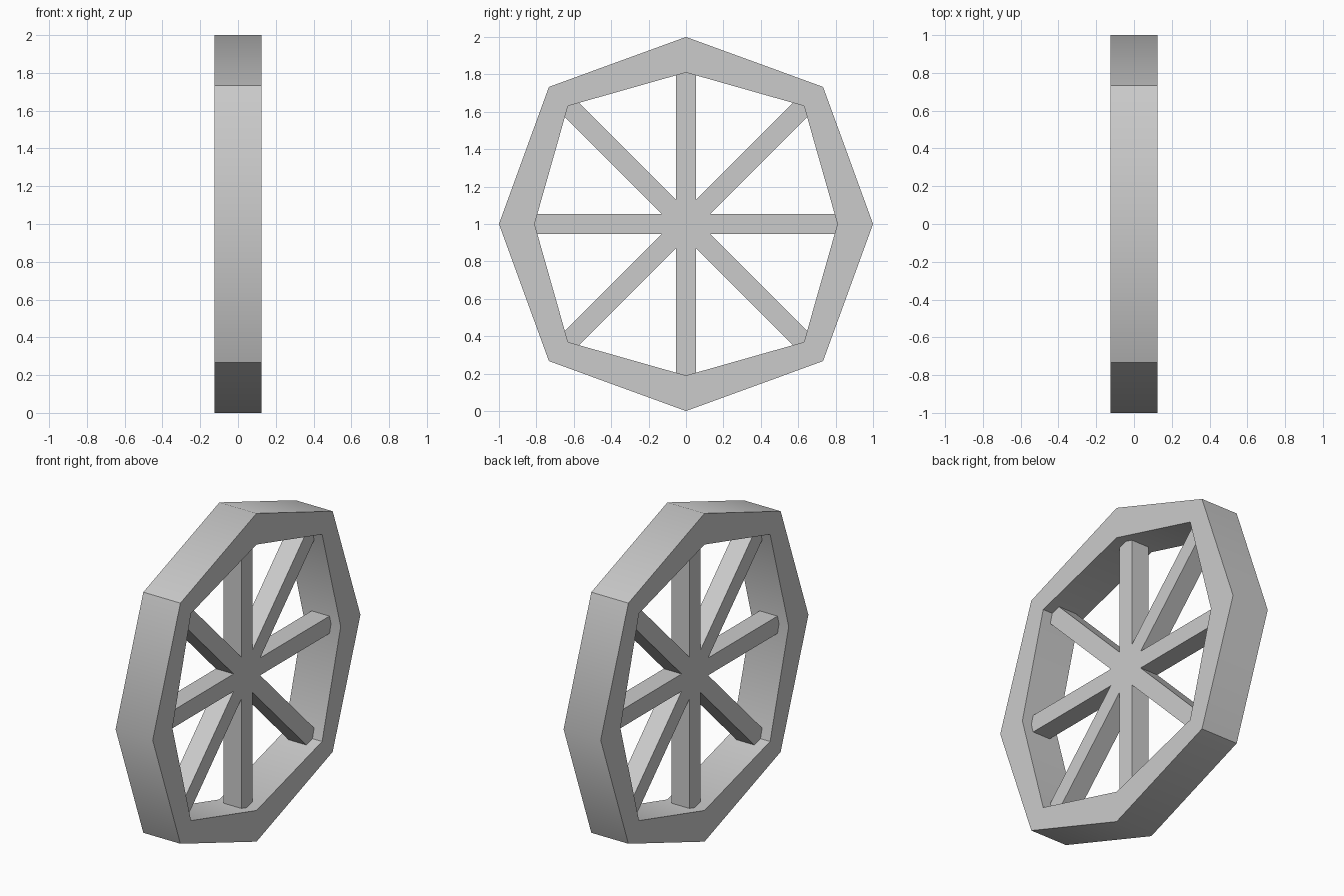
import bpy, bmesh, math
from mathutils import Matrix, Vector

if "Cube" in bpy.data.objects:
    bpy.data.objects.remove(bpy.data.objects["Cube"])

CENTRE_Z = 1.0
RIM_HALF = 0.125      # half width of rim along x
SPOKE_HALF_X = 0.06   # half depth of spokes along x
SPOKE_HALF_W = 0.053  # half width of spokes in the wheel plane


def octagon(straight, diagonal):
    """Eight (y, z) points, with separate radii for axis and diagonal corners."""
    pts = []
    for i in range(8):
        r = diagonal if i % 2 else straight
        a = i * math.pi / 4
        pts.append((r * math.cos(a), CENTRE_Z + r * math.sin(a)))
    return pts


def add_object(name, bm):
    bmesh.ops.recalc_face_normals(bm, faces=bm.faces)
    mesh = bpy.data.meshes.new(name)
    bm.to_mesh(mesh)
    bm.free()
    obj = bpy.data.objects.new(name, mesh)
    bpy.context.collection.objects.link(obj)
    return obj


# Rim: octagonal ring, square in section
bm = bmesh.new()
outer = octagon(1.0, 0.733 * math.sqrt(2))
inner = octagon(0.81, 0.631 * math.sqrt(2))
loops = [[bm.verts.new((x, y, z)) for y, z in pts]
         for x, pts in ((-RIM_HALF, outer), (RIM_HALF, outer),
                        (RIM_HALF, inner), (-RIM_HALF, inner))]
for k in range(4):
    a, b = loops[k], loops[(k + 1) % 4]
    for i in range(8):
        j = (i + 1) % 8
        bm.faces.new((a[i], a[j], b[j], b[i]))
rim = add_object("wheel_rim", bm)
bpy.ops.object.select_all(action='DESELECT')
rim.select_set(True)
bpy.context.view_layer.objects.active = rim
bpy.ops.object.shade_smooth_by_angle(angle=math.radians(45))

# Spokes: four bars crossing at the hub, ends sunk into the rim corners
for i in range(4):
    half_len = 0.93 if i % 2 else 0.85
    bm = bmesh.new()
    bmesh.ops.create_cube(bm, size=2)
    bmesh.ops.scale(bm, vec=Vector((SPOKE_HALF_X, half_len, SPOKE_HALF_W)), verts=bm.verts)
    bmesh.ops.rotate(bm, matrix=Matrix.Rotation(i * math.pi / 4, 3, 'X'), verts=bm.verts)
    bmesh.ops.translate(bm, vec=Vector((0, 0, CENTRE_Z)), verts=bm.verts)
    add_object(f"spoke_bar_{i + 1}", bm)
